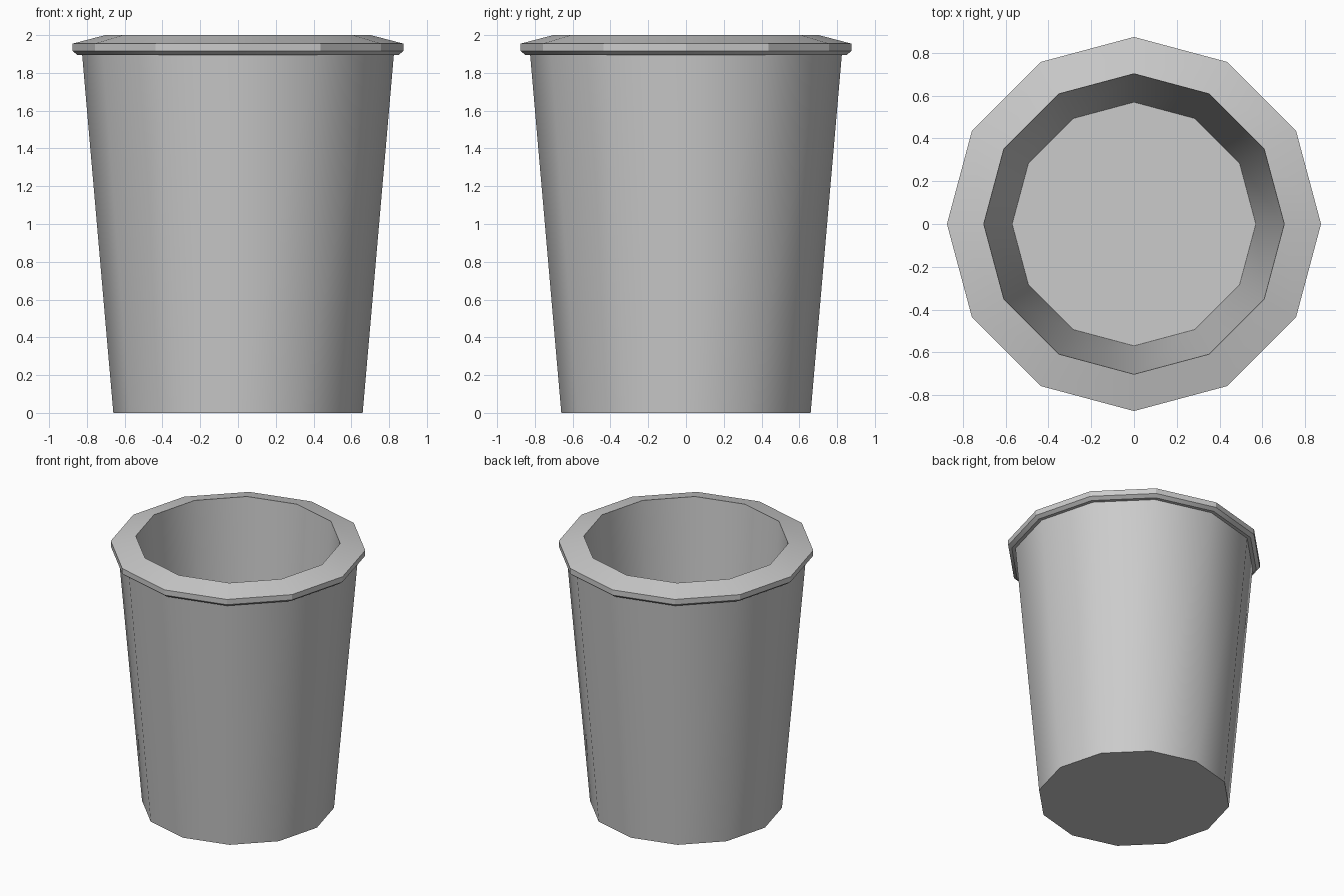
import bpy, bmesh, math

if "Cube" in bpy.data.objects:
    bpy.data.objects.remove(bpy.data.objects["Cube"])

SIDES = 12
# (radius, height) from outer base, over the rim, down to the inner floor
PROFILE = [(0.66, 0.0), (0.825, 1.895), (0.85, 1.895), (0.875, 1.915),
           (0.875, 1.955), (0.703, 2.0), (0.57, 0.15)]

bm = bmesh.new()
rings = []
for r, z in PROFILE:
    rings.append([bm.verts.new((r * math.cos(2 * math.pi * i / SIDES),
                                r * math.sin(2 * math.pi * i / SIDES), z))
                  for i in range(SIDES)])

# Walls and rim
for a, b in zip(rings, rings[1:]):
    for i in range(SIDES):
        j = (i + 1) % SIDES
        bm.faces.new((a[i], a[j], b[j], b[i]))

# Underside and inner floor
bm.faces.new(rings[0][::-1])
bm.faces.new(rings[-1])
bmesh.ops.recalc_face_normals(bm, faces=bm.faces)

mesh = bpy.data.meshes.new("tapered_cup")
bm.to_mesh(mesh)
bm.free()
cup = bpy.data.objects.new("tapered_cup", mesh)
bpy.context.collection.objects.link(cup)

# Smooth tapered walls, crisp rim facets
bpy.context.view_layer.objects.active = cup
cup.select_set(True)
bpy.ops.object.shade_smooth_by_angle(angle=math.radians(29.95))
